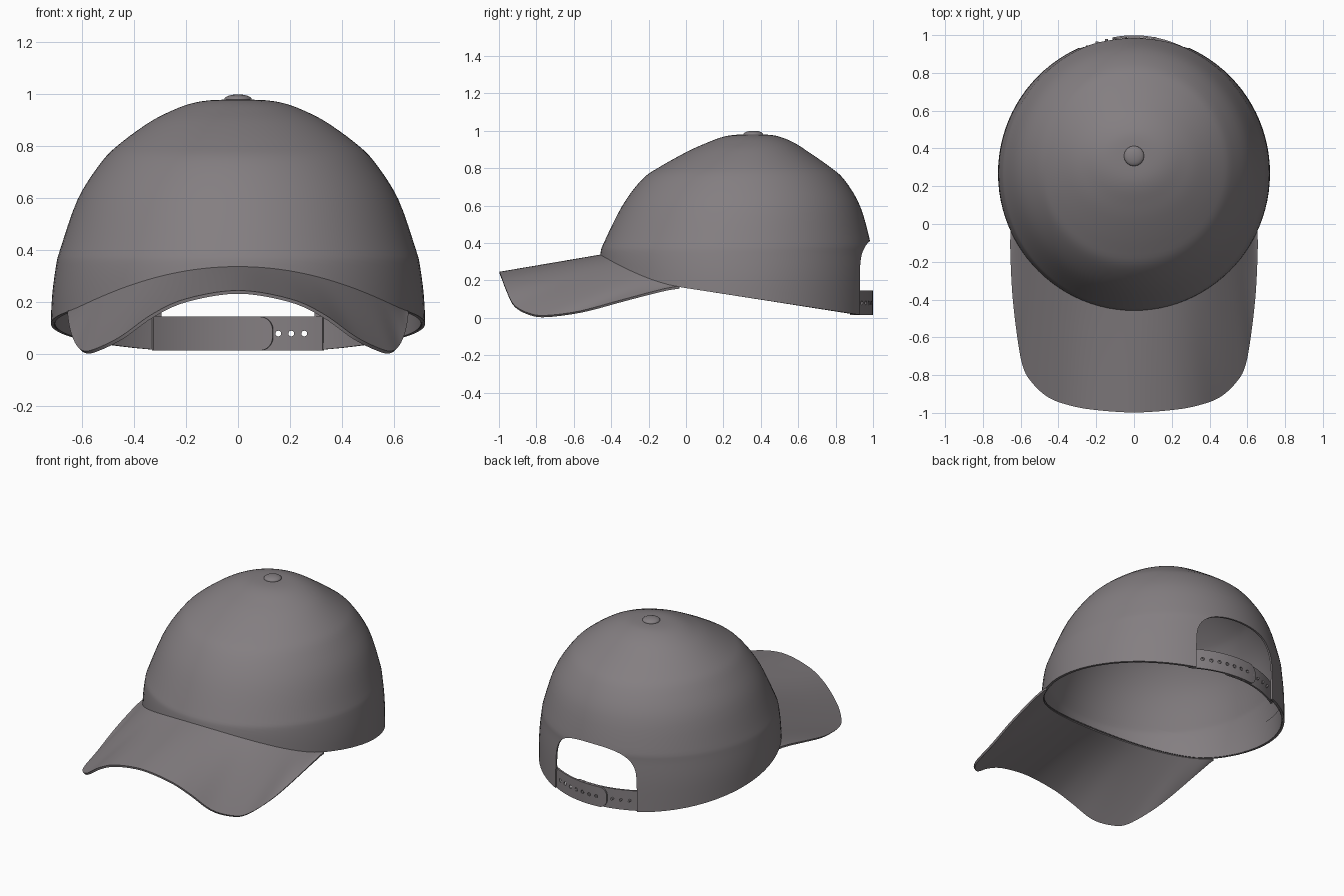
import bpy, bmesh, math
from mathutils import Vector, Matrix

if "Cube" in bpy.data.objects:
    bpy.data.objects.remove(bpy.data.objects["Cube"])

mat = bpy.data.materials.new("warm_grey_fabric")
mat.diffuse_color = (0.23, 0.21, 0.22, 1)
mat.use_nodes = True
mat.node_tree.nodes["Principled BSDF"].inputs["Base Color"].default_value = mat.diffuse_color


def spline(pts, u):
    """Catmull-Rom through pts, u in 0..len-1."""
    n = len(pts) - 1
    i = min(int(u), n - 1)
    t = u - i
    a, b, c, d = (Vector(pts[min(max(k, 0), n)]) for k in (i - 1, i, i + 1, i + 2))
    return 0.5 * (2 * b + (c - a) * t + (2 * a - 5 * b + 4 * c - d) * t * t
                  + (3 * b - a - 3 * c + d) * t ** 3)


def add(name, bm):
    me = bpy.data.meshes.new(name)
    bm.to_mesh(me)
    bm.free()
    ob = bpy.data.objects.new(name, me)
    bpy.context.collection.objects.link(ob)
    me.materials.append(mat)
    return ob


def grid(name, cols):
    """Skin a list of equal-length point columns."""
    bm = bmesh.new()
    v = [[bm.verts.new(p) for p in col] for col in cols]
    for a, b in zip(v, v[1:]):
        for j in range(len(a) - 1):
            bm.faces.new((a[j], a[j + 1], b[j + 1], b[j]))
    bmesh.ops.remove_doubles(bm, verts=bm.verts, dist=0.0003)
    return add(name, bm)


def apply(ob, kind, **props):
    m = ob.modifiers.new(kind, kind)
    for k, val in props.items():
        setattr(m, k, val)
    bpy.ops.object.select_all(action='DESELECT')
    bpy.context.view_layer.objects.active = ob
    ob.select_set(True)
    bpy.ops.object.modifier_apply(modifier=m.name)


def smooth(ob, deg=40):
    bpy.ops.object.select_all(action='DESELECT')
    bpy.context.view_layer.objects.active = ob
    ob.select_set(True)
    bpy.ops.object.shade_smooth_by_angle(angle=math.radians(deg))


# Crown sections: height, half width, front y, back y
SECTIONS = [(0, .722, -.462, .994), (.2, .717, -.463, .995), (.34, .70, -.458, .99),
            (.41, .682, -.435, .984), (.6, .615, -.34, .93), (.74, .525, -.235, .845),
            (.81, .455, -.135, .765), (.89, .345, .01, .65), (.935, .26, .11, .58),
            (.965, .18, .19, .51), (.978, .10, .26, .45), (.98, 0, .36, .36)]
TOP = len(SECTIONS) - 1


def crown_point(phi, u, inset=0):
    z, w, f, b = spline(SECTIONS, u)
    return Vector(((w - inset) * math.sin(phi),
                   (f + b) / 2 - ((b - f) / 2 - inset) * math.cos(phi), z))


def rim_height(y):
    return .159 - .154 * y + .46 * max(0, -.04 - y) ** 1.7


def find_u(phi, lift=0):
    lo, hi = 0, 5
    for _ in range(30):
        u = (lo + hi) / 2
        p = crown_point(phi, u)
        if p.z < rim_height(p.y) + lift:
            lo = u
        else:
            hi = u
    return lo


def shell(name, rows, inset, thick, lift=None):
    cols = []
    for i in range(97):
        phi = -2 * math.pi * (i % 96) / 96
        u0 = find_u(phi)
        u1 = TOP if lift is None else find_u(phi, lift)
        cols.append([crown_point(phi, u0 + (u1 - u0) * j / rows, inset) for j in range(rows + 1)])
    ob = grid(name, cols)
    apply(ob, 'SOLIDIFY', thickness=thick, offset=-1)
    return ob


crown = shell("crown", 40, 0, .012)
sweatband = shell("sweatband", 5, .0125, .004, .14)

# Arched opening at the back
arch = [(.295, -.1), (.295, .05), (.293, .2), (.283, .285), (.25, .345), (.19, .385), (.1, .405), (0, .41)]
half = [spline(arch, k / 4) for k in range(29)]
outline = half + [Vector((-p.x, p.y)) for p in reversed(half[:-1])]
bm = bmesh.new()
face = bm.faces.new([bm.verts.new((p.x, .6, p.y)) for p in outline])
ext = bmesh.ops.extrude_face_region(bm, geom=[face])
bmesh.ops.translate(bm, vec=(0, .7, 0),
                    verts=[g for g in ext["geom"] if isinstance(g, bmesh.types.BMVert)])
bmesh.ops.recalc_face_normals(bm, faces=bm.faces)
cutter = add("opening_cutter", bm)
cutter.hide_render = True
for ob in (crown, sweatband):
    apply(ob, 'BOOLEAN', operation='DIFFERENCE', object=cutter, solver='EXACT')
    smooth(ob)
bpy.data.objects.remove(cutter)

# Brim: ruled surface from the crown rim to the curved outer edge
seam_x = [0, .13, .25, .36, .45, .52, .57, .61, .64, .652]
edge = [(0, -.998, .246), (.2, -.985, .214), (.33, -.963, .155), (.45, -.92, .07), (.54, -.84, .025),
        (.59, -.75, .013), (.622, -.57, .036), (.645, -.36, .092), (.655, -.14, .15), (.654, -.045, .168)]
full = [(-x, y, z) for x, y, z in reversed(edge[1:])] + edge
phis = [math.asin(x / .717) for x in seam_x]
phis = [(-a,) for a in reversed(phis[1:])] + [(a,) for a in phis]
cols = []
for i in range(18 * 5 + 1):
    u = i / 5
    phi = spline([(a[0], 0) for a in phis], u).x
    a = crown_point(phi, find_u(phi), .004)
    a.z += .004
    b = spline(full, u)
    cols.append([a.lerp(b, j / 12) for j in range(13)])
brim = grid("brim", cols)
apply(brim, 'SOLIDIFY', thickness=.013, offset=-1)
smooth(brim, 50)


# Snap straps
def strap_y(x, off):
    return .266 + .729 * math.sqrt(1 - (x / .717) ** 2) + off - .015 * (x / .3) ** 2


def strap(name, start, end, off):
    cols, r = [], .05
    for i in range(41):
        x = start + (end - start) * math.sin(i / 40 * math.pi / 2)
        d = min(abs(end - x), r)
        h = .065 - r + math.sqrt(r * r - (r - d) ** 2)
        cols.append([(x, strap_y(x, off), .08 + h * k / 2) for k in range(-2, 3)])
    if end < start:
        cols.reverse()
    ob = grid(name, cols)
    apply(ob, 'SOLIDIFY', thickness=.011, offset=-1)
    return ob


def pegs(name, xs, radius, depth, off):
    bm = bmesh.new()
    for x in xs:
        m = Matrix.Translation((x, strap_y(x, off), .08)) @ Matrix.Rotation(math.pi / 2, 4, 'X')
        bmesh.ops.create_cone(bm, cap_ends=True, segments=16, radius1=radius, radius2=radius,
                              depth=depth, matrix=m)
    return add(name, bm)


outer = strap("outer_strap", .33, -.115, .004)
inner = strap("inner_strap", -.33, .135, -.008)
holes = pegs("hole_cutter", [.255 - .05 * k for k in range(7)], .011, .08, 0)
holes.hide_render = True
apply(outer, 'BOOLEAN', operation='DIFFERENCE', object=holes, solver='EXACT')
bpy.data.objects.remove(holes)
studs = pegs("strap_studs", [.105 - .05 * k for k in range(8)], .008, .014, -.003)
for ob in (outer, inner, studs):
    smooth(ob)

# Top button
bm = bmesh.new()
bmesh.ops.create_uvsphere(bm, u_segments=32, v_segments=16, radius=1,
                          matrix=Matrix.Translation((0, .36, .981)) @ Matrix.Diagonal((.053, .053, .019, 1)))
smooth(add("top_button", bm), 80)
